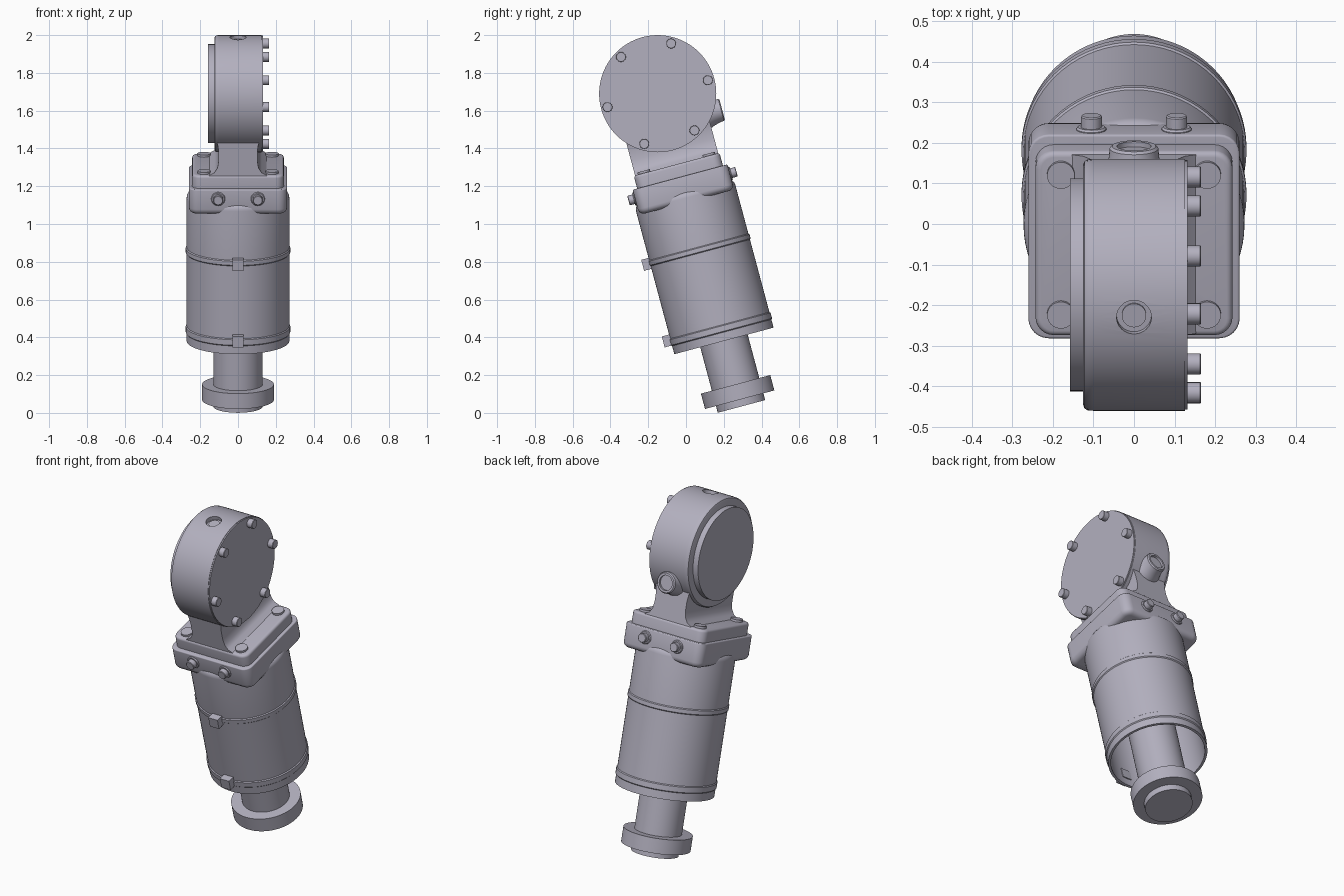
import bpy, bmesh
from math import radians, pi, cos, sin
from mathutils import Matrix, Vector

cube = bpy.data.objects.get("Cube")
if cube:
    bpy.data.objects.remove(cube, do_unlink=True)

GREY = (0.45, 0.435, 0.52, 1)
metal = bpy.data.materials.new("grey metal")
metal.use_nodes = True
metal.diffuse_color = GREY
metal.node_tree.nodes["Principled BSDF"].inputs["Base Color"].default_value = GREY

# The whole strut leans back to front; parts are built upright along its axis
LEAN = Matrix.Translation((0, 0.292, 0.041)) @ Matrix.Rotation(radians(15), 4, "X")
HEAD = 1.707          # axis height of the head centre
ALONG = {"x": Matrix.Rotation(pi / 2, 4, "Y"), "y": Matrix.Rotation(-pi / 2, 4, "X"),
         "-y": Matrix.Rotation(pi / 2, 4, "X"), "z": Matrix.Identity(4)}


def finish(name, bm, place=Matrix.Identity(4), cutter=None):
    bmesh.ops.recalc_face_normals(bm, faces=bm.faces)
    mesh = bpy.data.meshes.new(name)
    bm.to_mesh(mesh)
    bm.free()
    mesh.transform(LEAN @ place)
    mesh.materials.append(metal)
    obj = bpy.data.objects.new(name, mesh)
    bpy.context.collection.objects.link(obj)
    bpy.ops.object.select_all(action="DESELECT")
    obj.select_set(True)
    bpy.context.view_layer.objects.active = obj
    if cutter:
        mod = obj.modifiers.new("hole", "BOOLEAN")
        mod.operation = "DIFFERENCE"
        mod.solver = "EXACT"
        mod.object = cutter
        bpy.ops.object.modifier_apply(modifier=mod.name)
        bpy.data.objects.remove(cutter, do_unlink=True)
        bpy.ops.object.select_all(action="DESELECT")
        obj.select_set(True)
    bpy.ops.object.shade_smooth_by_angle(angle=radians(32))
    return obj


def lathe(name, profile, at=(0, 0, 0), axis="z", steps=72, cutter=None):
    """Spin (radius, height) points around an axis."""
    bm = bmesh.new()
    verts = [bm.verts.new((r, 0, h)) for r, h in profile]
    edges = [bm.edges.new(pair) for pair in zip(verts, verts[1:])]
    bmesh.ops.spin(bm, geom=verts + edges, cent=(0, 0, 0), axis=(0, 0, 1),
                   angle=2 * pi, steps=steps)
    bmesh.ops.remove_doubles(bm, verts=bm.verts, dist=1e-5)
    return finish(name, bm, Matrix.Translation(at) @ ALONG[axis], cutter)


def rod(name, r, low, high, at=(0, 0, 0), axis="z", steps=32, soft=0.0):
    profile = [(0, low), (r, low), (r, high - soft), (r - soft, high), (0, high)]
    return lathe(name, profile, at, axis, steps)


def block(name, size, low, high, corner=0.0, top=0.0, bottom=0.0):
    """Box with rounded upright corners and softened top and bottom rims."""
    bm = bmesh.new()
    bmesh.ops.create_cube(bm, size=1, matrix=Matrix.Translation((0, 0, (low + high) / 2))
                          @ Matrix.Diagonal((*size, high - low, 1)))
    if corner:
        upright = [e for e in bm.edges
                   if abs(e.verts[0].co.z - e.verts[1].co.z) > 1e-4]
        bmesh.ops.bevel(bm, geom=upright, offset=corner, segments=6, profile=0.5,
                        affect="EDGES")
    for level, soft in ((high, top), (low, bottom)):
        if soft:
            rim = [e for e in bm.edges if all(abs(v.co.z - level) < 1e-4 for v in e.verts)]
            bmesh.ops.bevel(bm, geom=rim, offset=soft, segments=4, profile=0.5,
                            affect="EDGES")
    return bm


# Piston rod with end flange
lathe("piston_rod", [(0, -0.007), (0.13, -0.007), (0.13, 0.03), (0.19, 0.03),
                     (0.19, 0.114), (0.13, 0.114), (0.13, 0.81), (0, 0.81)])

# Main barrel, open underneath, with two slim bands and a rounded shoulder
shoulder = [(0.232 + 0.04 * cos(a), 1.135 + 0.04 * sin(a))
            for a in (radians(15 * i) for i in range(7))]
lathe("barrel", [(0, 0.8), (0.258, 0.8), (0.258, 0.352), (0.272, 0.352),
                 (0.272, 0.397), (0.277, 0.402), (0.277, 0.432), (0.272, 0.437),
                 (0.272, 0.835), (0.277, 0.84), (0.277, 0.862), (0.272, 0.867)]
      + shoulder + [(0, 1.175)])

# Square tabs on the front of the bands
for name, height in (("lower_tab", 0.43), ("upper_tab", 0.85)):
    finish(name, block(name, (0.06, 0.06), height - 0.03, height + 0.03),
           Matrix.Translation((0, -0.282, 0)))

# Square collar and mounting plate
finish("collar", block("collar", (0.52, 0.52), 1.112, 1.25, 0.05, 0.006, 0.03))
finish("mounting_plate", block("mounting_plate", (0.485, 0.47), 1.245, 1.32, 0.045, 0.014))

# Plate corner bolts, and collar bolts front and back
for sx in (-1, 1):
    for sy in (-1, 1):
        side = "left" if sx > 0 else "right"
        end = "back" if sy > 0 else "front"
        rod(f"plate_bolt_{end}_{side}", 0.034, 1.31, 1.332, (sx * 0.18, sy * 0.178, 0))
        lathe(f"collar_bolt_{end}_{side}",
              [(0, 0.24), (0.037, 0.24), (0.037, 0.262), (0.033, 0.267), (0.026, 0.267),
               (0.026, 0.293), (0.023, 0.296), (0, 0.296)],
              (sx * 0.105, 0, 1.2), "y" if sy > 0 else "-y", 32)

# Neck: flared outline pushed through from front to back
half = [(0.16, 1.31), (0.15, 1.322), (0.125, 1.335), (0.109, 1.36), (0.102, 1.4),
        (0.102, 1.45), (0.108, 1.49), (0.122, 1.53), (0.122, 1.6)]
outline = half + [(-x, z) for x, z in reversed(half)]
bm = bmesh.new()
face = bm.faces.new([bm.verts.new((x, -0.228, z)) for x, z in outline])
pushed = bmesh.ops.extrude_face_region(bm, geom=[face])["geom"]
bmesh.ops.translate(bm, vec=Vector((0, 0.456, 0)),
                    verts=[g for g in pushed if isinstance(g, bmesh.types.BMVert)])
finish("neck", bm)

# Round head with a shallow hole on top
hole = rod("hole_cutter", 0.043, 0.285, 0.35, (0, 0, HEAD))
hole.hide_render = True
lathe("head", [(0, -0.125), (0.296, -0.125), (0.304, -0.122), (0.309, -0.114),
               (0.31, -0.1), (0.31, 0.125), (0, 0.125)],
      (0, 0, HEAD), "x", 96, hole)
rod("hole_plug", 0.03, 0.27, 0.292, (0, 0, HEAD))

# Side covers and the ring of cover bolts
rod("left_cover", 0.307, 0.12, 0.132, (0, 0, HEAD), "x", 96)
rod("right_cover", 0.262, -0.158, -0.11, (0, 0, HEAD), "x", 96)
for i in range(6):
    a = radians(60 * i)
    rod(f"cover_bolt_{i + 1}", 0.026, 0.125, 0.165,
        (0, 0.275 * cos(a), HEAD + 0.275 * sin(a)), "x", 24, 0.002)

# Flared port boss on the back of the head
lathe("port_boss", [(0, 0.15), (0.1, 0.15), (0.085, 0.21), (0.07, 0.25), (0.062, 0.28),
                    (0.06, 0.302), (0.054, 0.308), (0.042, 0.308), (0.042, 0.295),
                    (0, 0.295)], (0, 0, HEAD - 0.17), "y", 40)
